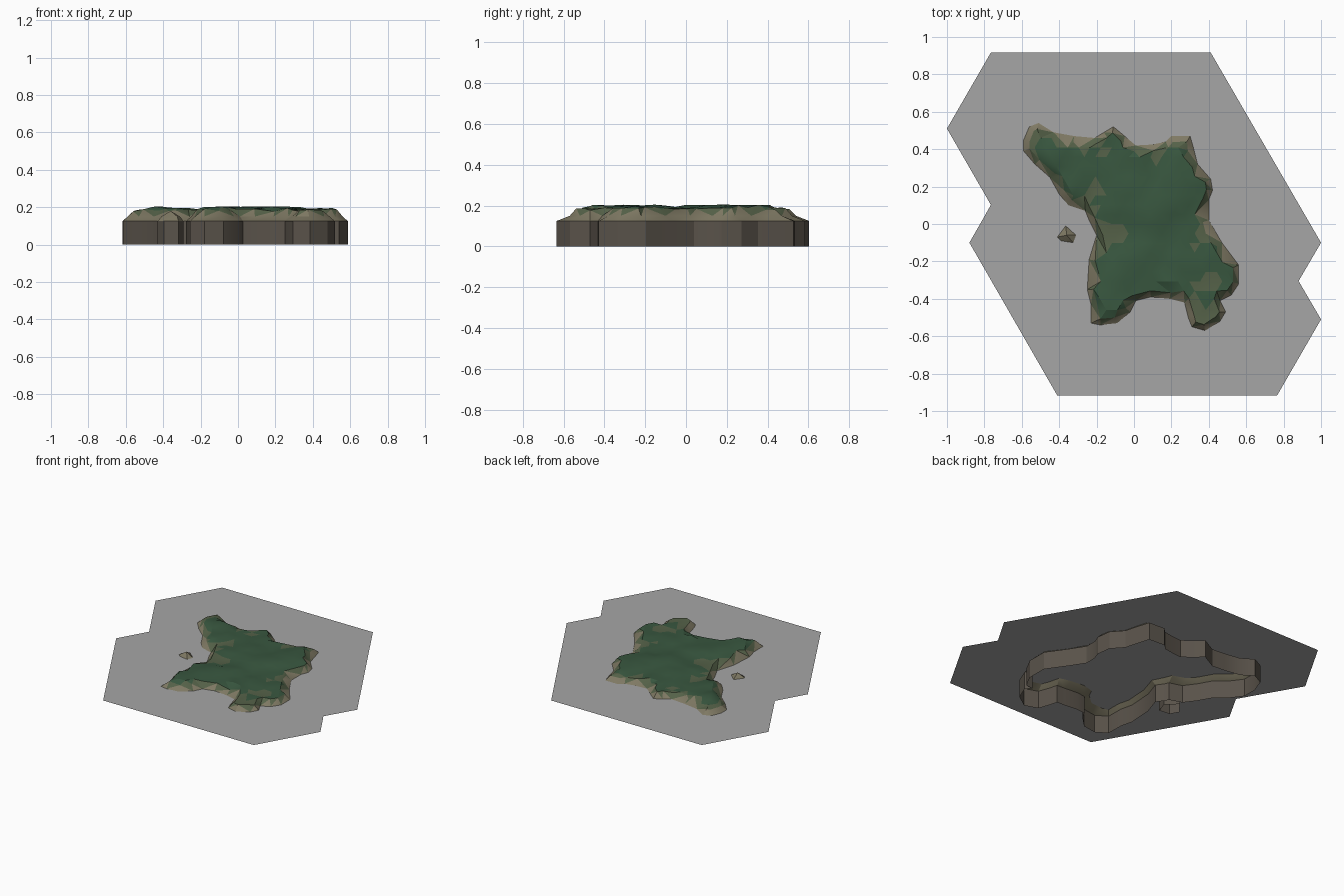
import bpy, bmesh, math, random
from mathutils import Vector, noise
from mathutils.geometry import delaunay_2d_cdt, intersect_point_line

if "Cube" in bpy.data.objects:
    bpy.data.objects.remove(bpy.data.objects["Cube"])

random.seed(4)
SEA, SHELF = 0.15, 0.125


def material(name, rgba):
    m = bpy.data.materials.new(name)
    m.diffuse_color = rgba
    m.use_nodes = True
    m.node_tree.nodes["Principled BSDF"].inputs["Base Color"].default_value = m.diffuse_color
    return m


ROCK = material("dark rock", (0.10, 0.085, 0.068, 1))
SAND = material("beige shore", (0.21, 0.19, 0.125, 1))
OLIVE = material("olive edge", (0.09, 0.12, 0.065, 1))
GRASS = material("green grass", (0.04, 0.095, 0.05, 1))
WATER = material("grey water", (0.38, 0.38, 0.38, 0.75))


def offset(pts, dx, dy):
    # Move each point of a clockwise outline outward along its normal
    out = []
    for i, p in enumerate(pts):
        t = (pts[(i + 1) % len(pts)] - pts[i - 1]).normalized()
        out.append(p + Vector((-t.y * dx, t.x * dy)))
    return out


def coast_distance(p, pts):
    best = 9
    for i, a in enumerate(pts):
        b = pts[i - 1]
        q, f = intersect_point_line(p, a, b)
        q = a.lerp(b, min(max((p - a).dot(b - a) / (b - a).length_squared, 0), 1))
        best = min(best, (p - q).length)
    return best


def inside(p, pts):
    odd = False
    for i, a in enumerate(pts):
        b = pts[i - 1]
        if (a.y > p.y) != (b.y > p.y) and p.x < (b.x - a.x) * (p.y - a.y) / (b.y - a.y) + a.x:
            odd = not odd
    return odd


def land(name, coast, tops, spread):
    """Land mass: heightfield inside the coast, shelf below it, open skirt to the ground."""
    n = len(coast)
    pts = coast + [Vector(t[:2]) for t in tops]
    height = [SEA] * n + [t[2] for t in tops]
    edges = [(i, (i + 1) % n) for i in range(n)]
    vs, _, fs, ov, _, _ = delaunay_2d_cdt(pts, edges, [list(range(n))], 1, 1e-5)
    bm = bmesh.new()
    verts, ring = [], {}
    for v, src in zip(vs, ov):
        bv = bm.verts.new((v.x, v.y, height[src[0]] if src else SEA))
        verts.append(bv)
        for s in src:
            ring[s] = bv
    for f in fs:
        face = bm.faces.new([verts[i] for i in f])
        z = sum(v.co.z for v in face.verts) / len(f)
        face.material_index = 1 if z < 0.171 else 2 if z < 0.186 else 3
    # Shore shelf and vertical skirt
    wide = offset(coast, *spread)
    shelf = [bm.verts.new((p.x, p.y, SHELF)) for p in wide]
    foot = [bm.verts.new((p.x, p.y, 0)) for p in wide]
    for i in range(n):
        j = (i + 1) % n
        bm.faces.new((ring[i], ring[j], shelf[j], shelf[i])).material_index = 1
        bm.faces.new((shelf[i], shelf[j], foot[j], foot[i])).material_index = 0
    bmesh.ops.recalc_face_normals(bm, faces=bm.faces)
    if sum(f.normal.z for f in bm.faces) < 0:
        bmesh.ops.reverse_faces(bm, faces=bm.faces)
    me = bpy.data.meshes.new(name)
    bm.to_mesh(me)
    bm.free()
    for m in (ROCK, SAND, OLIVE, GRASS):
        me.materials.append(m)
    ob = bpy.data.objects.new(name, me)
    bpy.context.collection.objects.link(ob)
    bpy.context.view_layer.objects.active = ob
    ob.select_set(True)
    bpy.ops.object.shade_smooth_by_angle(angle=math.radians(25))
    ob.select_set(False)


# Main island coastline at water level, clockwise
COAST = [Vector(p) for p in (
    (-.59, .45), (-.56, .52), (-.51, .54), (-.43, .49), (-.32, .47), (-.21, .46), (-.16, .49),
    (-.11, .52), (-.05, .47), (.01, .42), (.10, .425), (.17, .44), (.20, .47), (.30, .47),
    (.32, .40), (.34, .32), (.41, .24), (.42, .18), (.40, .13), (.40, .02), (.47, -.10),
    (.56, -.22), (.56, -.32), (.52, -.38), (.46, -.41), (.49, -.47), (.46, -.52), (.38, -.57),
    (.31, -.55), (.29, -.50), (.27, -.42), (.19, -.40), (.09, -.39), (.01, -.41), (-.02, -.47),
    (-.09, -.53), (-.18, -.54), (-.23, -.53), (-.23, -.43), (-.25, -.35), (-.24, -.19),
    (-.20, -.06), (-.24, .02), (-.26, .07), (-.35, .10), (-.40, .16), (-.45, .25),
    (-.53, .32), (-.59, .39))]

# Grass: rim points, then a triangular lattice with stepped terraces


def terrace(x, y):
    step = round(2.4 * noise.noise(Vector((x * 5 + 3, y * 5 - x * 2, 1.7))))
    return 0.194 + 0.008 * max(-1, min(2, step)) + random.uniform(-.003, .003)


tops = []
for p in offset(COAST, -.033, -.033):
    if inside(p, COAST) and coast_distance(p, COAST) > .022:
        tops.append((p.x, p.y, random.uniform(.176, .192)))
S = 0.059
for r in range(-13, 14):
    for c in range(-13, 14):
        p = Vector(((c + .5 * (r % 2)) * S, r * S * .866))
        if inside(p, COAST) and coast_distance(p, COAST) > .05:
            tops.append((p.x, p.y, terrace(p.x, p.y)))
land("island", COAST, tops, (.028, .065))

# Small pointed rock off the west shore
ROCK_COAST = [Vector(p) for p in ((-.41, -.07), (-.365, -.01), (-.31, -.06), (-.325, -.10), (-.39, -.09))]
land("islet", ROCK_COAST, [(-.36, -.06, .18)], (.02, .03))

# Flat water sheet
me = bpy.data.meshes.new("water")
sheet = [(-1, .51), (-.765, .917), (.41, .917), (1, -.1), (.88, -.305), (1, -.51),
         (.765, -.917), (-.41, -.917), (-.88, -.1), (-.765, .102)]
me.from_pydata([(x, y, SEA) for x, y in sheet], [], [list(range(len(sheet)))[::-1]])
me.materials.append(WATER)
bpy.context.collection.objects.link(bpy.data.objects.new("water", me))
